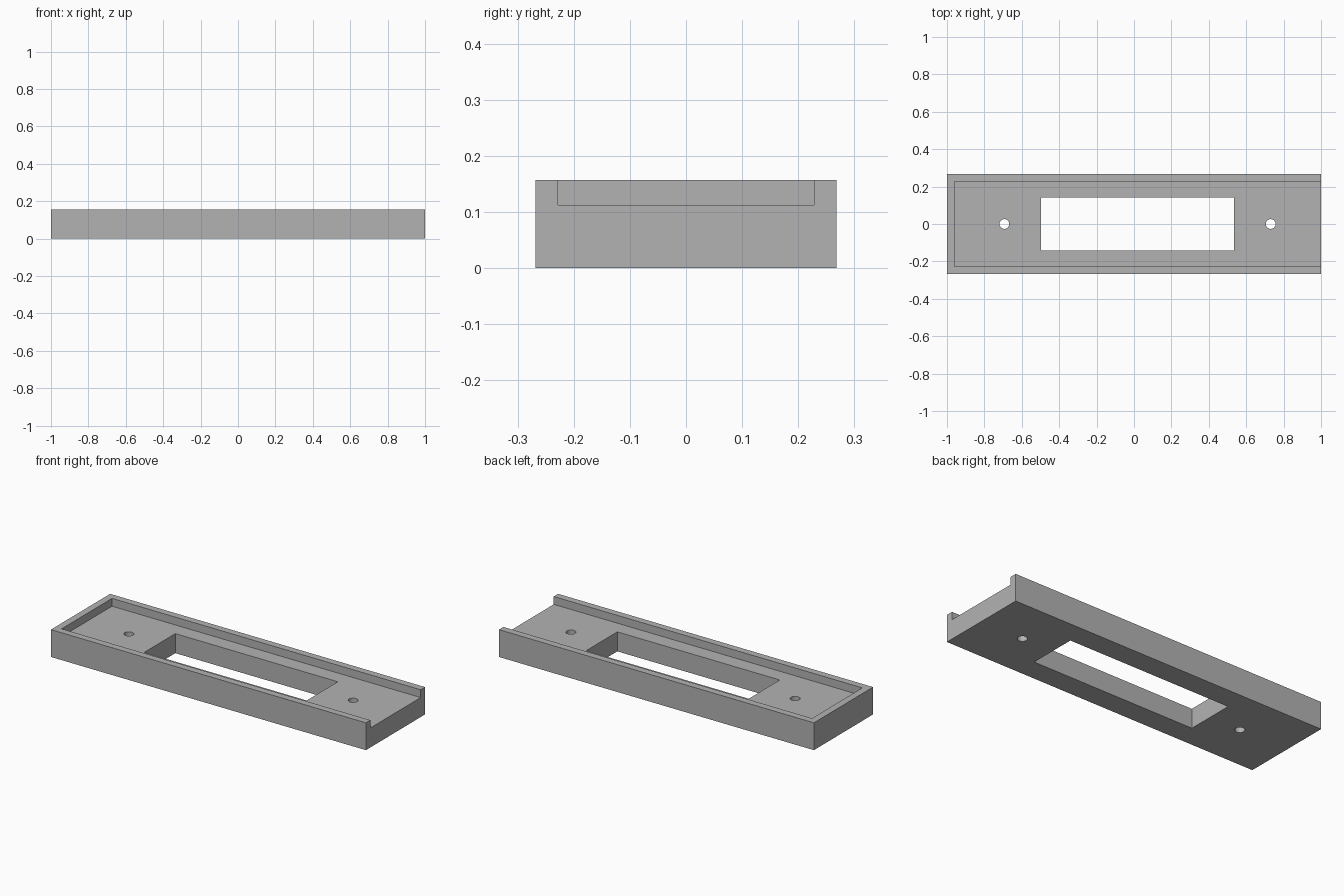
import bpy

default_cube = bpy.data.objects.get("Cube")
if default_cube:
    bpy.data.objects.remove(default_cube, do_unlink=True)

LENGTH, WIDTH, HEIGHT = 2.0, 0.537, 0.157
RIM = 0.04
FLOOR = 0.112

grey = bpy.data.materials.new("plain grey")
grey.use_nodes = True
colour = (0.45, 0.45, 0.45, 1)
grey.diffuse_color = colour
grey.node_tree.nodes["Principled BSDF"].inputs["Base Color"].default_value = colour


def box(name, low, high):
    centre = [(a + b) / 2 for a, b in zip(low, high)]
    bpy.ops.mesh.primitive_cube_add(size=1, location=centre)
    obj = bpy.context.object
    obj.name = name
    obj.scale = [b - a for a, b in zip(low, high)]
    bpy.ops.object.transform_apply(location=True, rotation=False, scale=True)
    obj.data.materials.append(grey)
    return obj


def cut(target, cutter):
    cutter.hide_render = True
    mod = target.modifiers.new(cutter.name, "BOOLEAN")
    mod.operation = "DIFFERENCE"
    mod.solver = "EXACT"
    mod.object = cutter
    bpy.context.view_layer.objects.active = target
    bpy.ops.object.modifier_apply(modifier=mod.name)
    bpy.data.objects.remove(cutter, do_unlink=True)


# Solid tray block
tray = box("tray", (-LENGTH / 2, -WIDTH / 2, 0), (LENGTH / 2, WIDTH / 2, HEIGHT))

# Shallow recess, open at the left end
inner = WIDTH / 2 - RIM
cut(tray, box("recess_cutter", (-LENGTH / 2 + RIM, -inner, FLOOR), (1.1, inner, 0.3)))

# Rectangular window through the floor
cut(tray, box("window_cutter", (-0.497, -0.141, -0.1), (0.535, 0.141, 0.3)))

# Two screw holes
for x in (-0.693, 0.731):
    bpy.ops.mesh.primitive_cylinder_add(vertices=32, radius=0.026, depth=0.6, location=(x, 0, 0.1))
    hole = bpy.context.object
    hole.name = "screw_hole_cutter"
    hole.data.materials.append(grey)
    cut(tray, hole)

# Smooth hole walls, crisp edges elsewhere
bpy.ops.object.select_all(action="DESELECT")
tray.select_set(True)
bpy.context.view_layer.objects.active = tray
bpy.ops.object.shade_smooth_by_angle()
